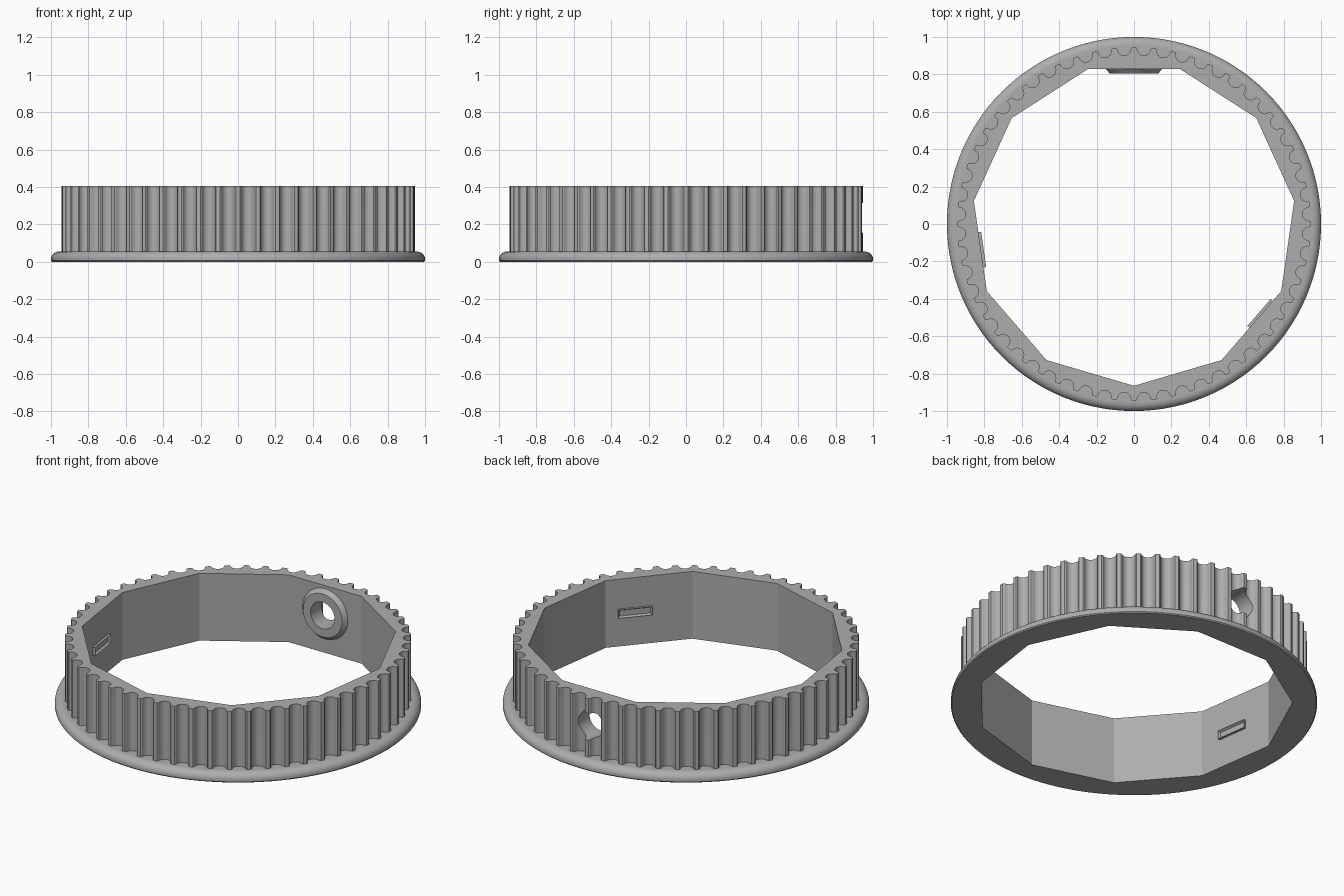
import bpy, bmesh, math
from mathutils import Matrix, Vector

if "Cube" in bpy.data.objects:
    bpy.data.objects.remove(bpy.data.objects["Cube"], do_unlink=True)

TEETH, SIDES = 56, 11
HEIGHT, FLANGE_TOP = 0.405, 0.055
APOTHEM = 0.83
BORE_RADIUS = APOTHEM / math.cos(math.pi / SIDES)
HOLE_Z = 0.235

grey = bpy.data.materials.new("mid grey")
grey.use_nodes = True
grey.diffuse_color = (0.42, 0.42, 0.42, 1)
grey.node_tree.nodes["Principled BSDF"].inputs["Base Color"].default_value = grey.diffuse_color


def make_object(name, bm):
    bmesh.ops.recalc_face_normals(bm, faces=bm.faces)
    mesh = bpy.data.meshes.new(name)
    bm.to_mesh(mesh)
    bm.free()
    obj = bpy.data.objects.new(name, mesh)
    bpy.context.collection.objects.link(obj)
    mesh.materials.append(grey)
    return obj


def prism(name, outline, z0, z1):
    bm = bmesh.new()
    face = bm.faces.new([bm.verts.new((x, y, z0)) for x, y in outline])
    top = bmesh.ops.extrude_face_region(bm, geom=[face])["geom"]
    bmesh.ops.translate(bm, vec=(0, 0, z1 - z0),
                        verts=[v for v in top if isinstance(v, bmesh.types.BMVert)])
    return make_object(name, bm)


def cone_along_y(name, r_back, r_front, y_back, y_front):
    bm = bmesh.new()
    bmesh.ops.create_cone(bm, cap_ends=True, segments=48, radius1=r_back, radius2=r_front,
                          depth=y_back - y_front)
    bm.transform(Matrix.Translation((0, (y_back + y_front) / 2, HOLE_Z))
                 @ Matrix.Rotation(math.pi / 2, 4, "X"))
    return make_object(name, bm)


def combine(target, other, operation):
    mod = target.modifiers.new(operation.lower(), "BOOLEAN")
    mod.operation, mod.object, mod.solver = operation, other, "EXACT"
    bpy.context.view_layer.objects.active = target
    bpy.ops.object.modifier_apply(modifier=mod.name)
    bpy.data.objects.remove(other, do_unlink=True)


def polar(r, a):
    return r * math.cos(a), r * math.sin(a)


# toothed rim: round grooves scooped out of a cylinder
outline = []
tip, scoop, seat = 0.945, 0.036, 0.938
for i in range(TEETH):
    mid = -math.pi / 2 + 2 * math.pi * (i + 0.5) / TEETH
    half = math.pi / TEETH
    outline.append(polar(tip, mid - half))
    outline.append(polar(tip, mid - half * 0.8))
    cx, cy = polar(seat, mid)
    for k in range(9):
        a = mid - math.pi / 2 - math.pi * k / 8
        outline.append((cx + scoop * math.cos(a), cy + scoop * math.sin(a)))
    outline.append(polar(tip, mid + half * 0.8))
ring = prism("toothed_ring", outline, 0.02, HEIGHT)

# flange: lathed disc with a rounded upper edge
bm = bmesh.new()
profile = [(0, 0), (0.995, 0), (1, 0.006)]
for k in range(9):
    a = math.pi / 2 * k / 8
    profile.append((0.955 + 0.045 * math.cos(a), 0.015 + (FLANGE_TOP - 0.015) * math.sin(a)))
profile.append((0, FLANGE_TOP))
verts = [bm.verts.new((r, 0, z)) for r, z in profile]
edges = [bm.edges.new(pair) for pair in zip(verts, verts[1:])]
bmesh.ops.spin(bm, geom=verts + edges, cent=(0, 0, 0), axis=(0, 0, 1),
               angle=2 * math.pi, steps=112, use_merge=True)
bmesh.ops.remove_doubles(bm, verts=bm.verts, dist=1e-5)
combine(ring, make_object("flange", bm), "UNION")

# faceted bore
bore = [polar(BORE_RADIUS, -math.pi / 2 + 2 * math.pi * i / SIDES) for i in range(SIDES)]
combine(ring, prism("bore_cutter", bore, -0.1, HEIGHT + 0.1), "DIFFERENCE")

# bevelled screw boss on the back wall, then its through hole
combine(ring, cone_along_y("screw_boss", 0.155, 0.13, 0.835, 0.805), "UNION")
combine(ring, cone_along_y("screw_hole", 0.08, 0.08, 1.1, 0.7), "DIFFERENCE")

# smooth the curved areas, keep the teeth and bore crisp
bpy.ops.object.select_all(action="DESELECT")
ring.select_set(True)
bpy.context.view_layer.objects.active = ring
bpy.ops.object.shade_smooth_by_angle(angle=math.radians(28))


# small framed slots on two bore walls
def slot_frame(name, wall, slide):
    bm = bmesh.new()
    bmesh.ops.create_cube(bm, size=1)
    bmesh.ops.scale(bm, vec=(0.03, 0.19, 0.05), verts=bm.verts)
    front = [f for f in bm.faces if f.normal.x < -0.9]
    bmesh.ops.inset_individual(bm, faces=front, thickness=0.011)
    bmesh.ops.translate(bm, vec=(0.013, 0, 0), verts=front[0].verts)
    angle = math.pi / 2 + 2 * math.pi * wall / SIDES
    bm.transform(Matrix.Rotation(angle, 4, "Z")
                 @ Matrix.Translation(Vector((APOTHEM, slide, 0.2))))
    return make_object(name, bm)


slot_frame("left_slot_frame", -4, 0.08)
slot_frame("right_slot_frame", 3, 0.02)
